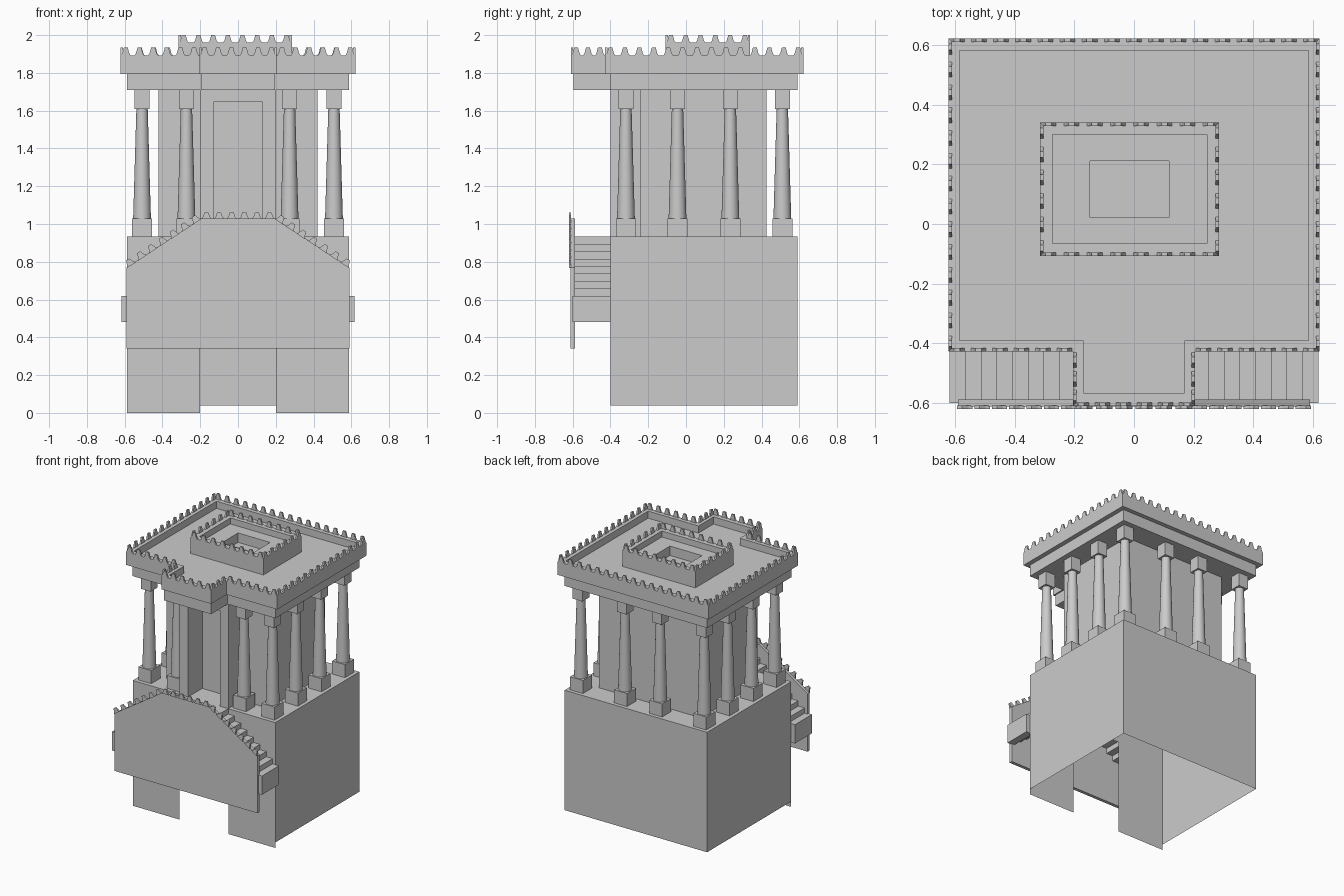
import bpy, bmesh, math
from mathutils import Vector

if "Cube" in bpy.data.objects:
    bpy.data.objects.remove(bpy.data.objects["Cube"])


def finish(name, bm, smooth=False):
    bmesh.ops.recalc_face_normals(bm, faces=bm.faces[:])
    me = bpy.data.meshes.new(name)
    bm.to_mesh(me)
    bm.free()
    for p in me.polygons:
        p.use_smooth = smooth
    ob = bpy.data.objects.new(name, me)
    bpy.context.collection.objects.link(ob)
    return ob


def loft(name, loops, bottom=True, top=True, smooth=False):
    """Join horizontal outlines given as (points, z) from first to last."""
    bm = bmesh.new()
    rings = [[bm.verts.new((x, y, z)) for x, y in pts] for pts, z in loops]
    for a, b in zip(rings, rings[1:]):
        n = len(a)
        for i in range(n):
            j = (i + 1) % n
            bm.faces.new((a[i], a[j], b[j], b[i]))
    if bottom:
        bm.faces.new(rings[0][::-1])
    if top:
        bm.faces.new(rings[-1])
    return finish(name, bm, smooth)


def rect(x0, x1, y0, y1):
    return [(x0, y0), (x1, y0), (x1, y1), (x0, y1)]


def square(x, y, r):
    return rect(x - r, x + r, y - r, y + r)


def circle(x, y, r, n=24):
    return [(x + r * math.cos(2 * math.pi * i / n), y + r * math.sin(2 * math.pi * i / n)) for i in range(n)]


def box(name, x0, x1, y0, y1, z0, z1):
    return loft(name, [(rect(x0, x1, y0, y1), z0), (rect(x0, x1, y0, y1), z1)])


def porch_plan(x, yf, yb, px, py):
    return [(x, yb), (-x, yb), (-x, yf), (-px, yf), (-px, py), (px, py), (px, yf), (x, yf)]


def merlons(name, runs, height=0.042, thick=0.012, half=0.028):
    """Pointed battlements along runs of (start, end, inward, up)."""
    bm = bmesh.new()
    shape = [(-half, -0.004), (half, -0.004), (half * 0.66, 0.25 * height), (half * 0.36, height),
             (-half * 0.36, height), (-half * 0.66, 0.25 * height)]
    for a, b, inward, up in runs:
        d = (b - a).normalized()
        span = (b - a).length - 2 * half
        n = max(1, round(span / 0.074))
        for i in range(n + 1):
            c = a + d * (half + span * i / n)
            f = [bm.verts.new(c + d * u + up * v) for u, v in shape]
            k = [bm.verts.new(v.co + inward * thick) for v in f]
            bm.faces.new(f)
            bm.faces.new(k[::-1])
            for j in range(6):
                m = (j + 1) % 6
                bm.faces.new((f[m], f[j], k[j], k[m]))
    return finish(name, bm)


def outline_runs(pts, z):
    runs = []
    for i, p in enumerate(pts):
        q = pts[(i + 1) % len(pts)]
        a, b = Vector((*p, z)), Vector((*q, z))
        d = (b - a).normalized()
        runs.append((a, b, Vector((-d.y, d.x, 0)), Vector((0, 0, 1))))
    return runs


# Podium: open-bottomed shell with a doorway in the front
X, YF, YB, DECK = 0.587, -0.40, 0.59, 0.933
bm = bmesh.new()
lo = [bm.verts.new((x, y, 0.04)) for x, y in rect(-X, X, YF, YB)]
hi = [bm.verts.new((x, y, DECK)) for x, y in rect(-X, X, YF, YB)]
for i in (1, 2, 3):
    j = (i + 1) % 4
    bm.faces.new((lo[i], lo[j], hi[j], hi[i]))
bm.faces.new(hi)
finish("podium", bm)
bm = bmesh.new()
bm.faces.new([bm.verts.new((x, YF, z)) for x, z in
              [(-X, 0), (-0.2, 0), (-0.2, 0.70), (0.2, 0.70), (0.2, 0), (X, 0), (X, DECK), (-X, DECK)]])
finish("podium_front", bm)

# Double stair and landing
box("landing", -0.2, 0.2, -0.60, YF, DECK - 0.14, DECK)
for s in (-1, 1):
    for i in range(8):
        xa, xb = sorted((s * (0.618 - 0.0525 * i), s * (0.618 - 0.0525 * (i + 1))))
        top = 0.62 + 0.039 * i
        box("stair_step", xa, xb, -0.60, YF, top - 0.14, top)

# Stair parapet with battlements
prof = [(-0.59, 0.34), (0.59, 0.34), (0.59, 0.77), (0.195, 1.03), (-0.195, 1.03), (-0.59, 0.77)]
bm = bmesh.new()
f = [bm.verts.new((x, -0.612, z)) for x, z in prof]
b = [bm.verts.new((x, -0.588, z)) for x, z in prof]
bm.faces.new(f)
bm.faces.new(b[::-1])
for i in range(6):
    j = (i + 1) % 6
    bm.faces.new((f[j], f[i], b[i], b[j]))
finish("stair_parapet", bm)
runs = []
for p, q in zip(prof[2:], prof[3:]):
    a, c = Vector((p[0], -0.62, p[1])), Vector((q[0], -0.62, q[1]))
    d = (c - a).normalized()
    runs.append((a, c, Vector((0, 1, 0)), Vector((d.z, 0, -d.x))))
merlons("stair_merlons", runs, height=0.032)

# Inner chamber with a recessed porch
plan = [(0.42, 0.425), (-0.42, 0.425), (-0.42, -0.24), (-0.2, -0.24), (-0.2, -0.40), (-0.13, -0.40),
        (-0.13, -0.235), (0.13, -0.235), (0.13, -0.40), (0.2, -0.40), (0.2, -0.24), (0.42, -0.24)]
loft("chamber", [(plan, DECK), (plan, 1.71)])
box("porch_lintel", -0.13, 0.13, -0.40, -0.235, 1.645, 1.71)

# Colonnade
spots = [(s * 0.508, y) for s in (-1, 1) for y in (-0.318, -0.045, 0.235, 0.51)]
spots += [(s * 0.273, -0.318) for s in (-1, 1)] + [(s * 0.145, 0.51) for s in (-1, 1)]
for x, y in spots:
    loft("column_pedestal", [(square(x, y, 0.053), DECK), (square(x, y, 0.053), 1.03)])
    loft("column_shaft", [(circle(x, y, 0.047), 1.03), (circle(x, y, 0.03), 1.61)],
         bottom=False, top=False, smooth=True)
    loft("column_capital", [(square(x, y, 0.04), 1.61), (square(x, y, 0.04), 1.71)])

# Entablature and roof tray
ent = porch_plan(0.588, -0.40, 0.59, 0.195, -0.595)
loft("entablature", [(ent, 1.71), (ent, 1.795)])
outer = porch_plan(0.622, -0.428, 0.622, 0.205, -0.61)
inner = porch_plan(0.585, -0.39, 0.582, 0.17, -0.567)
loft("roof", [(outer, 1.795), (outer, 1.893), (inner, 1.893), (inner, 1.84)])
merlons("roof_merlons", outline_runs(outer, 1.893))

# Roof lantern with sunken centre
lo, li = rect(-0.315, 0.285, -0.108, 0.34), rect(-0.273, 0.245, -0.065, 0.30)
pit = rect(-0.148, 0.117, 0.022, 0.212)
loft("lantern", [(lo, 1.83), (lo, 1.96), (li, 1.96), (li, 1.915), (pit, 1.915), (pit, 1.845)])
merlons("lantern_merlons", outline_runs(lo, 1.96), height=0.04)
